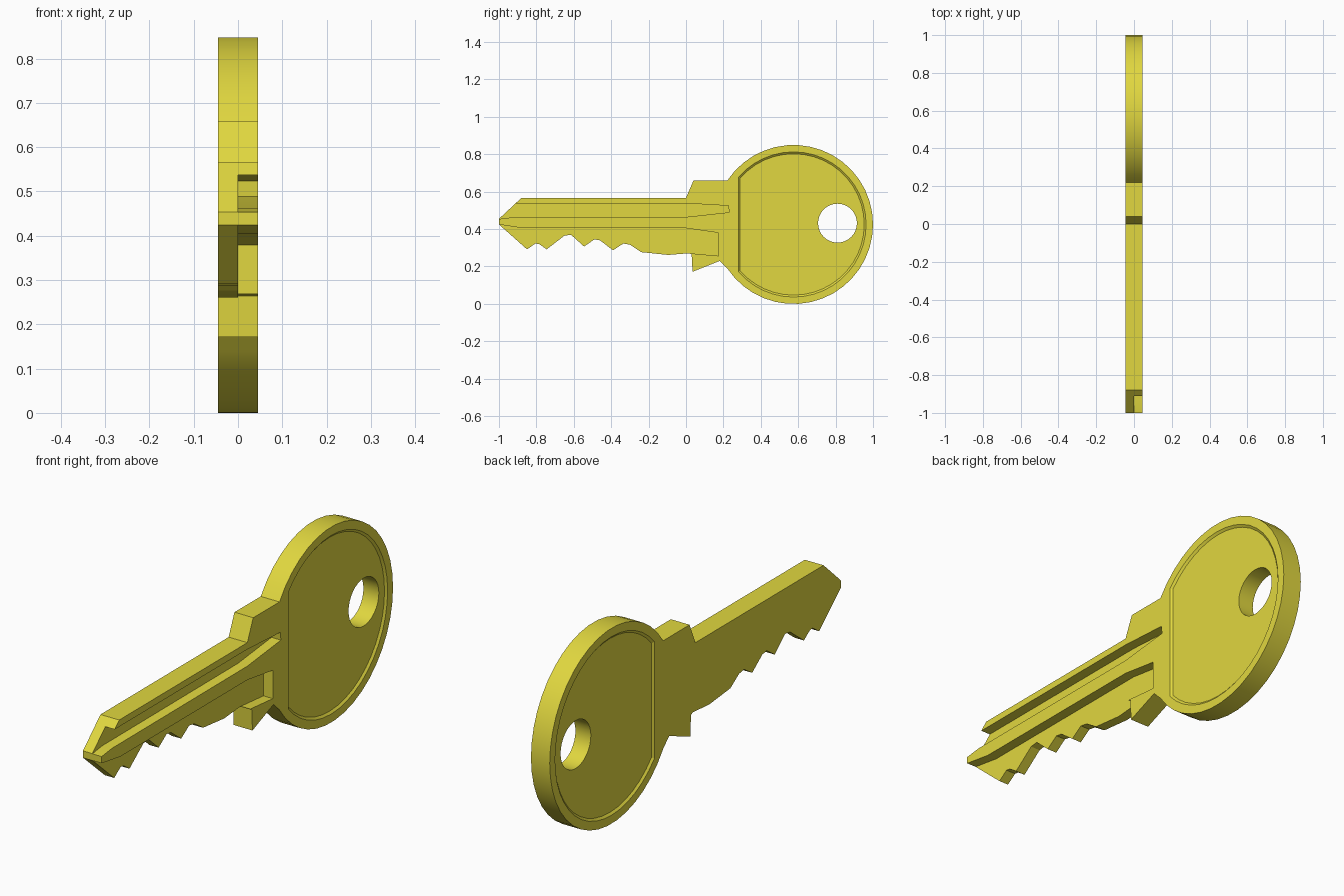
import bpy, bmesh
from math import cos, sin, radians, acos, degrees

if "Cube" in bpy.data.objects:
    bpy.data.objects.remove(bpy.data.objects["Cube"])

T = 0.045                 # half thickness of the key
CY, CZ = 0.575, 0.43      # centre of the round bow


def arc(r, a0, a1, n, cy=CY, cz=CZ):
    """Points on an arc in the YZ plane, angles in degrees."""
    return [(cy + r * cos(radians(a0 + (a1 - a0) * i / n)),
             cz + r * sin(radians(a0 + (a1 - a0) * i / n))) for i in range(n + 1)]


def prism(name, low, high, x0, x1):
    """Solid between profile 'low' at x0 and profile 'high' at x1."""
    bm = bmesh.new()
    a = [bm.verts.new((x0, y, z)) for y, z in low]
    b = [bm.verts.new((x1, y, z)) for y, z in high]
    bm.faces.new(a)
    bm.faces.new(b)
    for i in range(len(a)):
        j = (i + 1) % len(a)
        bm.faces.new((a[i], a[j], b[j], b[i]))
    bmesh.ops.recalc_face_normals(bm, faces=bm.faces)
    mesh = bpy.data.meshes.new(name)
    bm.to_mesh(mesh)
    bm.free()
    obj = bpy.data.objects.new(name, mesh)
    bpy.context.collection.objects.link(obj)
    return obj


def cut(target, cutter):
    """Subtract the cutter, then remove it."""
    cutter.hide_render = True
    mod = target.modifiers.new("cut", 'BOOLEAN')
    mod.operation, mod.solver, mod.object = 'DIFFERENCE', 'EXACT', cutter
    bpy.context.view_layer.objects.active = target
    bpy.ops.object.modifier_apply(modifier=mod.name)
    bpy.data.objects.remove(cutter)


# Outline: blade tip and teeth, lower collar, round bow, upper collar
teeth = [(-1, .46), (-1, .43), (-.85, .297), (-.805, .328), (-.785, .325), (-.745, .297),
         (-.65, .37), (-.615, .375), (-.545, .312), (-.49, .35), (-.46, .345),
         (-.39, .292), (-.335, .328), (-.30, .322), (-.24, .282), (-.095, .267),
         (.015, .276), (.03, .27), (.035, .177), (.18, .235)]
bow = arc(.425, 213.5, 506.5, 34)
upper = [(.04, .665), (0, .572), (-.88, .572)]
outline = teeth + bow + upper
key = prism("key", outline, outline, -T, T)

# Upper groove, half the thickness deep, open at the tip
groove = [(-1.1, .459), (-1, .459), (-.93, .468), (0, .47), (.23, .495),
          (.227, .53), (0, .543), (-1.1, .543)]
cut(key, prism("groove_cutter", groove, groove, 0, .1))

# Thinned toothed edge with a pocket running into the collar
step = [(-1.1, .445), (-1, .43), (-.87, .41), (0, .41), (.175, .385),
        (.175, .262), (.02, .276), (.02, .1), (-1.1, .1)]
cut(key, prism("step_cutter", step, step, 0, .1))


# Shallow bevelled recess on both faces of the bow
def panel(r, flat_y):
    a = degrees(acos((flat_y - CY) / r))
    return arc(r, -a, a, 34)


for side in (-1, 1):
    cut(key, prism("recess_cutter", panel(.378, .29), panel(.398, .272),
                   side * (T - .008), side * (T + .008)))

# Ring hole
hole = arc(.104, 0, 348.75, 31, .81, .437)
cut(key, prism("hole_cutter", hole, hole, -.1, .1))

# Brass colour and shading
brass = bpy.data.materials.new("brass")
brass.diffuse_color = (.75, .68, .05, 1)
brass.use_nodes = True
brass.node_tree.nodes["Principled BSDF"].inputs["Base Color"].default_value = brass.diffuse_color
key.data.materials.clear()
key.data.materials.append(brass)
for p in key.data.polygons:
    p.material_index = 0
bpy.context.view_layer.objects.active = key
key.select_set(True)
bpy.ops.object.shade_smooth_by_angle(angle=radians(20))

# Stand on the ground
low = min(v.co.z for v in key.data.vertices)
for v in key.data.vertices:
    v.co.z -= low
